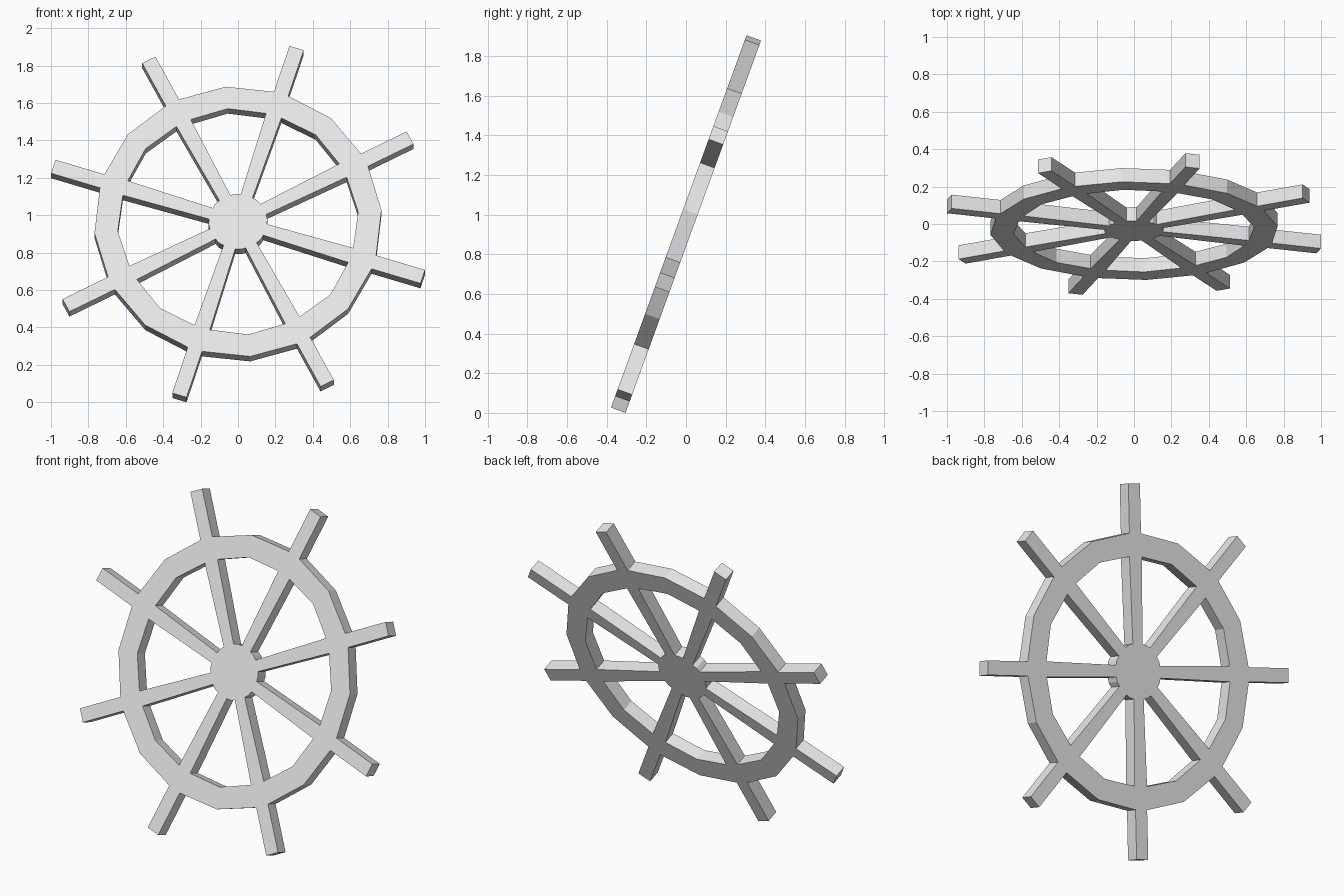
import bpy, bmesh, math
from mathutils import Matrix, Vector

if "Cube" in bpy.data.objects:
    bpy.data.objects.remove(bpy.data.objects["Cube"])

THICK = 0.078
STEP = math.radians(45)
HALF = STEP / 2
OFFSET = math.radians(72.4)   # direction of the first spoke
TILT = math.radians(70)       # wheel leans back 20 degrees

# key points of one 45-degree sector, spoke along +x
hub, inner, outer, tip = (0.152, 0.033), (0.632, 0.043), (0.762, 0.040), (1.036, 0.040)


def mid(r):
    return (r * math.cos(HALF), r * math.sin(HALF))


hub_m, inner_m, outer_m = mid(0.158), mid(0.645), mid(0.77)


def low(p):
    return (p[0], -p[1])


sector = [
    [(0, 0), low(hub_m), low(hub), hub, hub_m],            # hub wedge
    [low(hub), low(inner), inner, hub],                    # tapered spoke
    [low(inner), low(outer), outer, inner],                # rim at the spoke
    [inner, outer, outer_m, inner_m],                      # rim, upper side
    [low(inner_m), low(outer_m), low(outer), low(inner)],  # rim, lower side
    [low(outer), low(tip), tip, outer],                    # handle
]

# repeat the sector eight times and weld it into one flat sheet
bm = bmesh.new()
for k in range(8):
    rot = Matrix.Rotation(OFFSET + k * STEP, 3, 'Z')
    for poly in sector:
        bm.faces.new([bm.verts.new(rot @ Vector((x, y, -THICK / 2))) for x, y in poly])
bmesh.ops.remove_doubles(bm, verts=bm.verts, dist=0.0005)

# give the sheet thickness
ext = bmesh.ops.extrude_face_region(bm, geom=bm.faces[:], use_keep_orig=True)
bmesh.ops.translate(bm, vec=(0, 0, THICK),
                    verts=[g for g in ext['geom'] if isinstance(g, bmesh.types.BMVert)])
bmesh.ops.recalc_face_normals(bm, faces=bm.faces[:])

# lean the wheel back and stand it on the ground
bm.transform(Matrix.Rotation(TILT, 4, 'X'))
bm.transform(Matrix.Translation((0, 0, -min(v.co.z for v in bm.verts))))

mesh = bpy.data.meshes.new("ship_wheel")
bm.to_mesh(mesh)
bm.free()
wheel = bpy.data.objects.new("ship_wheel", mesh)
bpy.context.collection.objects.link(wheel)

grey = bpy.data.materials.new("light_grey")
grey.diffuse_color = (0.8, 0.8, 0.8, 1)
grey.use_nodes = True
grey.node_tree.nodes["Principled BSDF"].inputs["Base Color"].default_value = grey.diffuse_color
mesh.materials.append(grey)
